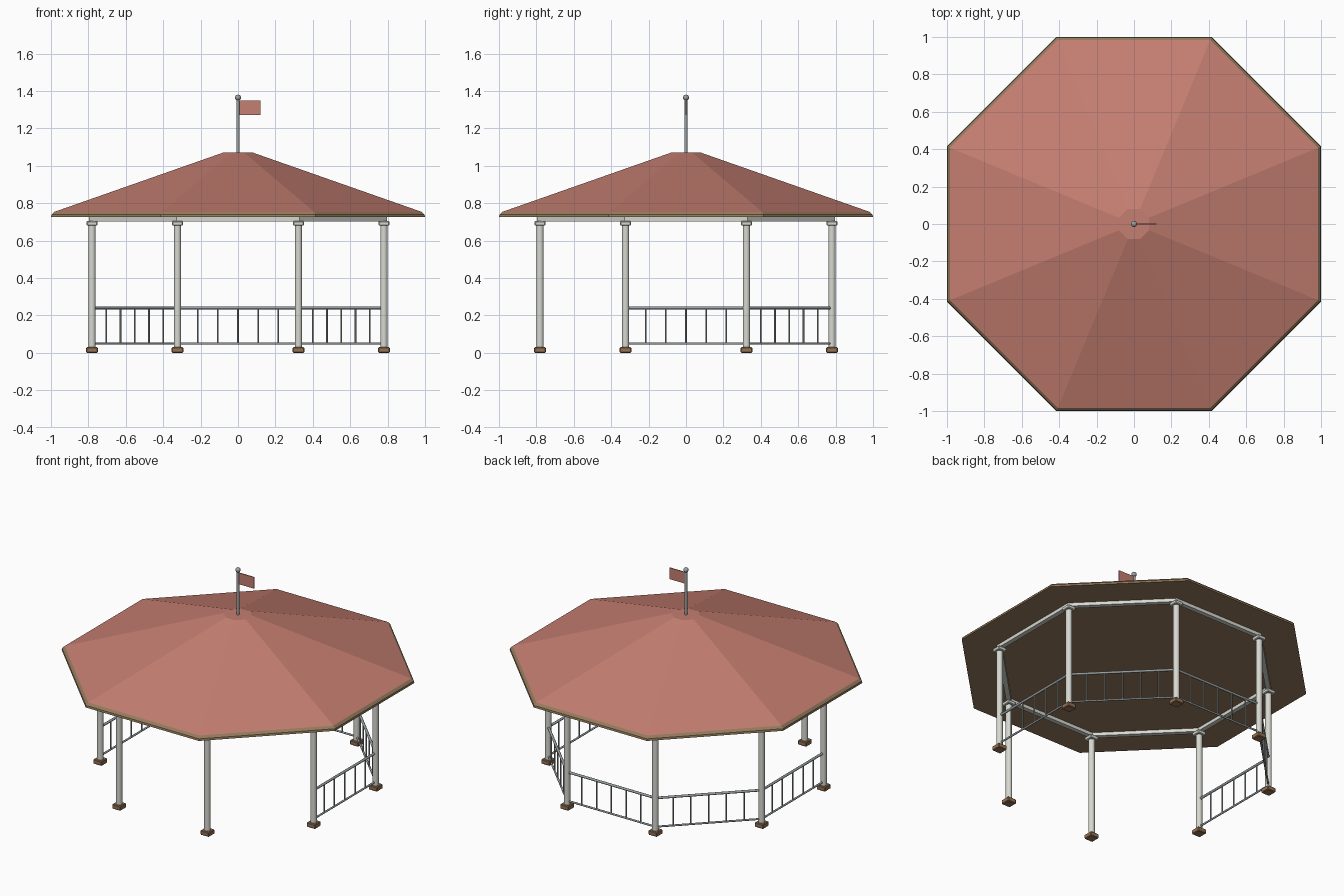
import bpy, bmesh
from math import cos, sin, pi, radians
from mathutils import Vector, Matrix

cube = bpy.data.objects.get("Cube")
if cube:
    bpy.data.objects.remove(cube, do_unlink=True)


def material(name, rgb):
    m = bpy.data.materials.new(name)
    m.use_nodes = True
    m.diffuse_color = (*rgb, 1)
    m.node_tree.nodes["Principled BSDF"].inputs["Base Color"].default_value = (*rgb, 1)
    return m


RED = material("roof red", (0.56, 0.21, 0.165))
WOOD = material("trim brown", (0.30, 0.20, 0.11))
BASE = material("footing brown", (0.30, 0.17, 0.09))
WHITE = material("painted white", (0.68, 0.69, 0.63))
GREY = material("metal grey", (0.33, 0.36, 0.37))


def finish(name, bm, mat, smooth=False):
    bmesh.ops.recalc_face_normals(bm, faces=bm.faces)
    mesh = bpy.data.meshes.new(name)
    bm.to_mesh(mesh)
    bm.free()
    mesh.materials.append(mat)
    obj = bpy.data.objects.new(name, mesh)
    bpy.context.collection.objects.link(obj)
    if smooth:
        bpy.ops.object.select_all(action="DESELECT")
        obj.select_set(True)
        bpy.context.view_layer.objects.active = obj
        bpy.ops.object.shade_smooth_by_angle(angle=radians(50))
    return obj


def rod(bm, a, b, r, sides=10):
    a, b = Vector(a), Vector(b)
    d = b - a
    turn = d.to_track_quat("Z", "Y").to_matrix().to_4x4()
    bmesh.ops.create_cone(bm, cap_ends=True, segments=sides, radius1=r, radius2=r,
                          depth=d.length, matrix=Matrix.Translation((a + b) / 2) @ turn)


def box(bm, centre, size, angle=0):
    m = Matrix.Translation(centre) @ Matrix.Rotation(angle, 4, "Z") @ Matrix.Diagonal((*size, 1))
    return bmesh.ops.create_cube(bm, size=1, matrix=m)["verts"]


def bevelled_box(name, centre, size, mat, bevel):
    bm = bmesh.new()
    box(bm, centre, size)
    bmesh.ops.bevel(bm, geom=bm.edges[:], offset=bevel, segments=1, affect="EDGES")
    return finish(name, bm, mat)


def octagon_loft(name, profile, mat):
    """Stack octagons given as (half width, height)."""
    bm = bmesh.new()
    rings = []
    for half, z in profile:
        r = half / cos(pi / 8)
        rings.append([bm.verts.new((r * cos(pi / 8 + k * pi / 4), r * sin(pi / 8 + k * pi / 4), z))
                      for k in range(8)])
    for low, high in zip(rings, rings[1:]):
        for k in range(8):
            j = (k + 1) % 8
            bm.faces.new((low[k], low[j], high[j], high[k]))
    bm.faces.new(rings[0][::-1])
    bm.faces.new(rings[-1])
    return finish(name, bm, mat)


# Roof: brown eave board with a red truncated pyramid on it
octagon_loft("eave_board", [(1.0, 0.725), (0.998, 0.738), (0.983, 0.753)], WOOD)
octagon_loft("roof", [(0.983, 0.753), (0.08, 1.07)], RED)

# Posts with square footings and capitals
POST_R = 0.845
corners = [Vector((POST_R * cos(pi / 8 + k * pi / 4), POST_R * sin(pi / 8 + k * pi / 4), 0))
           for k in range(8)]
for k, c in enumerate(corners):
    bm = bmesh.new()
    rod(bm, c + Vector((0, 0, 0.02)), c + Vector((0, 0, 0.70)), 0.0195, 20)
    finish(f"post_{k + 1}", bm, WHITE, True)
    bevelled_box(f"footing_{k + 1}", c + Vector((0, 0, 0.015)), (0.062, 0.062, 0.03), BASE, 0.004)
    bevelled_box(f"capital_{k + 1}", c + Vector((0, 0, 0.692)), (0.058, 0.058, 0.024), WHITE, 0.004)

# Ring of beams under the roof
bm = bmesh.new()
for k, a in enumerate(corners):
    b = corners[(k + 1) % 8]
    mid = (a + b) / 2 + Vector((0, 0, 0.7145))
    box(bm, mid, ((b - a).length + 0.012, 0.03, 0.023), (k + 1) * pi / 4 + pi / 2)
finish("beams", bm, WHITE)

# Railings on every side except the front three
BALUSTERS = 5
for k in (7, 0, 1, 2, 3):
    a, b = corners[k], corners[(k + 1) % 8]
    bm = bmesh.new()
    for z, r in ((0.24, 0.008), (0.05, 0.006)):
        up = Vector((0, 0, z))
        rod(bm, a + up, b + up, r)
    for i in range(1, BALUSTERS + 1):
        p = a.lerp(b, i / (BALUSTERS + 1))
        rod(bm, p + Vector((0, 0, 0.05)), p + Vector((0, 0, 0.24)), 0.0045, 8)
    finish(f"railing_{k + 1}", bm, GREY, True)

# Flagpole, finial ball and flag
bm = bmesh.new()
rod(bm, (0, 0, 1.06), (0, 0, 1.36), 0.0085, 12)
finish("flagpole", bm, GREY, True)
bm = bmesh.new()
bmesh.ops.create_uvsphere(bm, u_segments=16, v_segments=10, radius=0.016,
                          matrix=Matrix.Translation((0, 0, 1.364)))
finish("finial_ball", bm, GREY, True)
bm = bmesh.new()
box(bm, (0.0625, 0, 1.31), (0.115, 0.006, 0.075))
finish("flag", bm, RED)
